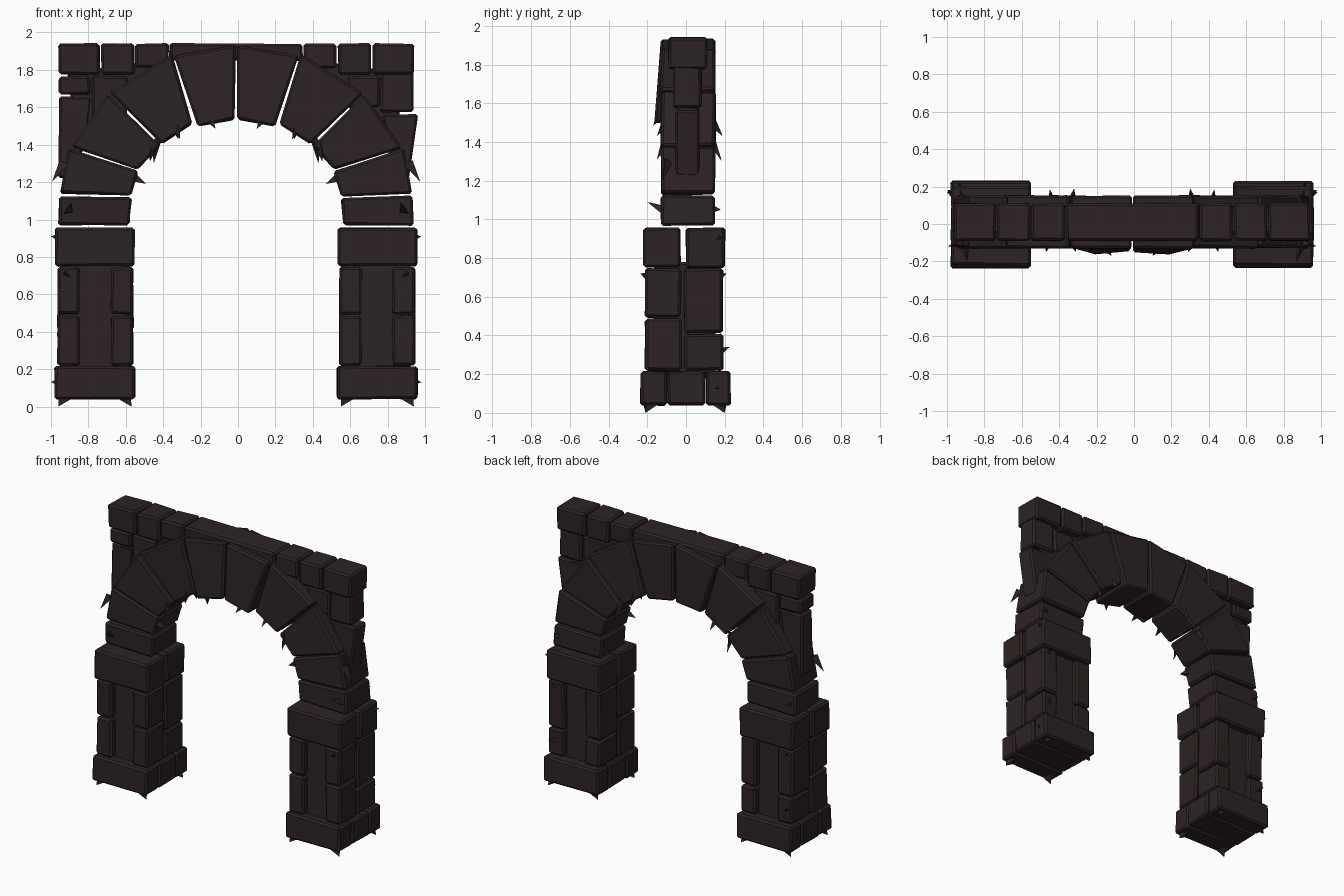
import bpy
import bmesh
import random
from mathutils import Vector

random.seed(4)
MID = -0.01        # centre line of the arch in x

cube = bpy.data.objects.get("Cube")
if cube:
    bpy.data.objects.remove(cube, do_unlink=True)

stone = bpy.data.materials.new("dark_brown_stone")
stone.use_nodes = True
colour = (0.026, 0.017, 0.017, 1)
stone.diffuse_color = colour
bsdf = stone.node_tree.nodes["Principled BSDF"]
bsdf.inputs["Base Color"].default_value = colour
bsdf.inputs["Roughness"].default_value = 0.9


def finish(bm, name, bevel=0.0):
    bmesh.ops.recalc_face_normals(bm, faces=bm.faces)
    mesh = bpy.data.meshes.new(name)
    bm.to_mesh(mesh)
    bm.free()
    mesh.materials.append(stone)
    ob = bpy.data.objects.new(name, mesh)
    bpy.context.collection.objects.link(ob)
    if bevel:
        mod = ob.modifiers.new("worn_edges", "BEVEL")
        mod.width = bevel
        mod.segments = 1
    return ob


def prism(name, outline, y0, y1, bevel=0.012, rough=0.004, lean=()):
    """Extrude an (x, z) outline from y0 to y1; lean shifts front corners in y."""
    bm = bmesh.new()
    jit = lambda: random.uniform(-rough, rough)
    lean = lean or [0] * len(outline)
    front = [bm.verts.new((x + jit(), y0 + d + jit(), z + jit()))
             for (x, z), d in zip(outline, lean)]
    back = [bm.verts.new((x + jit(), y1 + jit(), z + jit())) for x, z in outline]
    bm.faces.new(front)
    bm.faces.new(back[::-1])
    n = len(outline)
    for i in range(n):
        j = (i + 1) % n
        bm.faces.new((front[j], front[i], back[i], back[j]))
    return finish(bm, name, bevel)


def block(name, x0, x1, y0, y1, z0, z1, **kw):
    return prism(name, [(x0, z0), (x1, z0), (x1, z1), (x0, z1)], y0, y1, **kw)


def shard(name, base, tip, radius=0.03):
    """Sharp three-sided chip of stone pointing from base to tip."""
    base, tip = Vector(base), Vector(tip)
    axis = tip - base
    bm = bmesh.new()
    bmesh.ops.create_cone(bm, cap_ends=True, segments=3, radius1=radius,
                          radius2=0, depth=axis.length)
    bmesh.ops.translate(bm, verts=bm.verts, vec=(0, 0, axis.length / 2))
    rot = axis.to_track_quat("Z", "Y").to_matrix()
    bmesh.ops.rotate(bm, verts=bm.verts, cent=(0, 0, 0), matrix=rot)
    bmesh.ops.translate(bm, verts=bm.verts, vec=base)
    return finish(bm, name)


for side, word in ((-1, "right"), (1, "left")):
    X = lambda d: MID + side * d      # distance from centre line to x

    # Pillar: footing of three slabs
    for y0, y1 in ((-0.235, -0.1), (-0.095, 0.1), (0.105, 0.23)):
        block(word + "_footing", X(0.54), X(0.97), y0, y1, 0.04, 0.215)

    # Pillar: core and corner stones, leaving a recessed strip front and back
    block(word + "_pillar_core", X(0.57), X(0.93), -0.165, 0.15, 0.2, 0.78)
    for x0, x1 in ((0.55, 0.67), (0.835, 0.955)):
        for y0, y1, split in ((-0.21, -0.025, 0.49), (-0.01, 0.19, 0.41)):
            block(word + "_corner_stone", X(x0), X(x1), y0, y1, 0.22, split - 0.004)
            block(word + "_corner_stone", X(x0), X(x1), y0, y1, split + 0.004, 0.745)

    # Pillar: two cap stones with a gap between
    for y0, y1 in ((-0.22, -0.028), (0.0, 0.2)):
        block(word + "_cap_stone", X(0.545), X(0.967), y0, y1, 0.75, 0.955)

    # Arch stones, from the springing up to the crown
    wedges = (
        [(0.57, 0.97), (0.95, 0.97), (0.942, 1.125), (0.56, 1.115)],
        [(0.56, 1.125), (0.942, 1.14), (0.9, 1.38), (0.525, 1.26)],
        [(0.525, 1.27), (0.885, 1.385), (0.685, 1.665), (0.41, 1.395)],
        [(0.395, 1.4), (0.675, 1.675), (0.345, 1.88), (0.235, 1.51)],
        [(0.21, 1.5), (0.335, 1.875), (0.004, 1.935), (0.004, 1.535)],
    )
    for i, outline in enumerate(wedges):
        lean = (-0.035, 0, 0, -0.02) if i == 4 else ()
        prism(word + "_arch_stone", [(X(d), z) for d, z in outline],
              -0.128, 0.15, rough=0.005, lean=lean)

    # Top course
    for x0, x1, drop in ((0.73, 0.95, 0.165), (0.545, 0.722, 0.165), (0.36, 0.537, 0.13)):
        block(word + "_coping_stone", X(x0), X(x1), -0.09, 0.11, 1.94 - drop, 1.94)

    # Wall filling behind the arch
    prism(word + "_filling_wall",
          [(X(0.85), 1.4), (X(0.9), 1.78), (X(0.36), 1.86), (X(0.36), 1.8), (X(0.6), 1.6)],
          -0.05, 0.065)
    if side < 0:
        block("right_wall_stone", X(0.78), X(0.947), -0.075, 0.09, 1.67, 1.765)
        block("right_wall_stone", X(0.58), X(0.77), -0.075, 0.09, 1.55, 1.765)
        prism("right_long_stone", [(X(0.9), 1.22), (X(0.95), 1.22),
                                   (X(0.945), 1.655), (X(0.77), 1.655), (X(0.8), 1.4)],
              -0.055, 0.07)
    else:
        block("left_wall_stone", X(0.775), X(0.945), -0.065, 0.08, 1.575, 1.795)
        block("left_wall_stone", X(0.6), X(0.765), -0.065, 0.08, 1.6, 1.765)
        prism("left_long_stone", [(X(0.87), 1.22), (X(0.925), 1.22),
                                  (X(0.972), 1.565), (X(0.78), 1.565), (X(0.8), 1.4)],
              -0.055, 0.07)

    # Chips under the footing corners
    for d in (0.6, 0.91):
        for y in (-0.19, 0.18):
            out = 0.04 if d > 0.7 else -0.04
            shard(word + "_footing_chip", (X(d), y, 0.06), (X(d + out), y * 1.1, 0), 0.05)

    # Chips on the outer and inner edges
    for base, tip in (
        ((0.94, 0.15, 0.13), (0.99, 0.17, 0.13)),
        ((0.94, 0.16, 0.9), (0.99, 0.18, 0.91)),
        ((0.92, -0.1, 1.3), (0.985, -0.12, 1.2)),
        ((0.55, -0.1, 1.22), (0.48, -0.11, 1.19)),
        ((0.43, 0.12, 1.42), (0.44, 0.185, 1.3)),
        ((0.32, 0.13, 1.5), (0.31, 0.19, 1.43)),
        ((0.45, -0.1, 1.4), (0.46, -0.15, 1.31)),
        ((0.32, -0.1, 1.5), (0.3, -0.15, 1.43)),
        ((0.14, -0.13, 1.54), (0.11, -0.17, 1.485)),
        ((0.9, -0.11, 1.04), (0.88, -0.2, 1.09)),
        ((0.9, 0.13, 1.05), (0.92, 0.18, 1.05)),
        ((0.9, 0.16, 0.31), (0.93, 0.225, 0.34)),
        ((0.9, -0.19, 0.7), (0.92, -0.235, 0.72)),
        ((0.9, 0.16, 0.7), (0.92, 0.21, 0.72)),
    ):
        shard(word + "_chip", (X(base[0]),) + base[1:], (X(tip[0]),) + tip[1:])

# Long slab over the crown
block("crown_slab", MID - 0.355, MID + 0.355, -0.09, 0.11, 1.85, 1.94)
